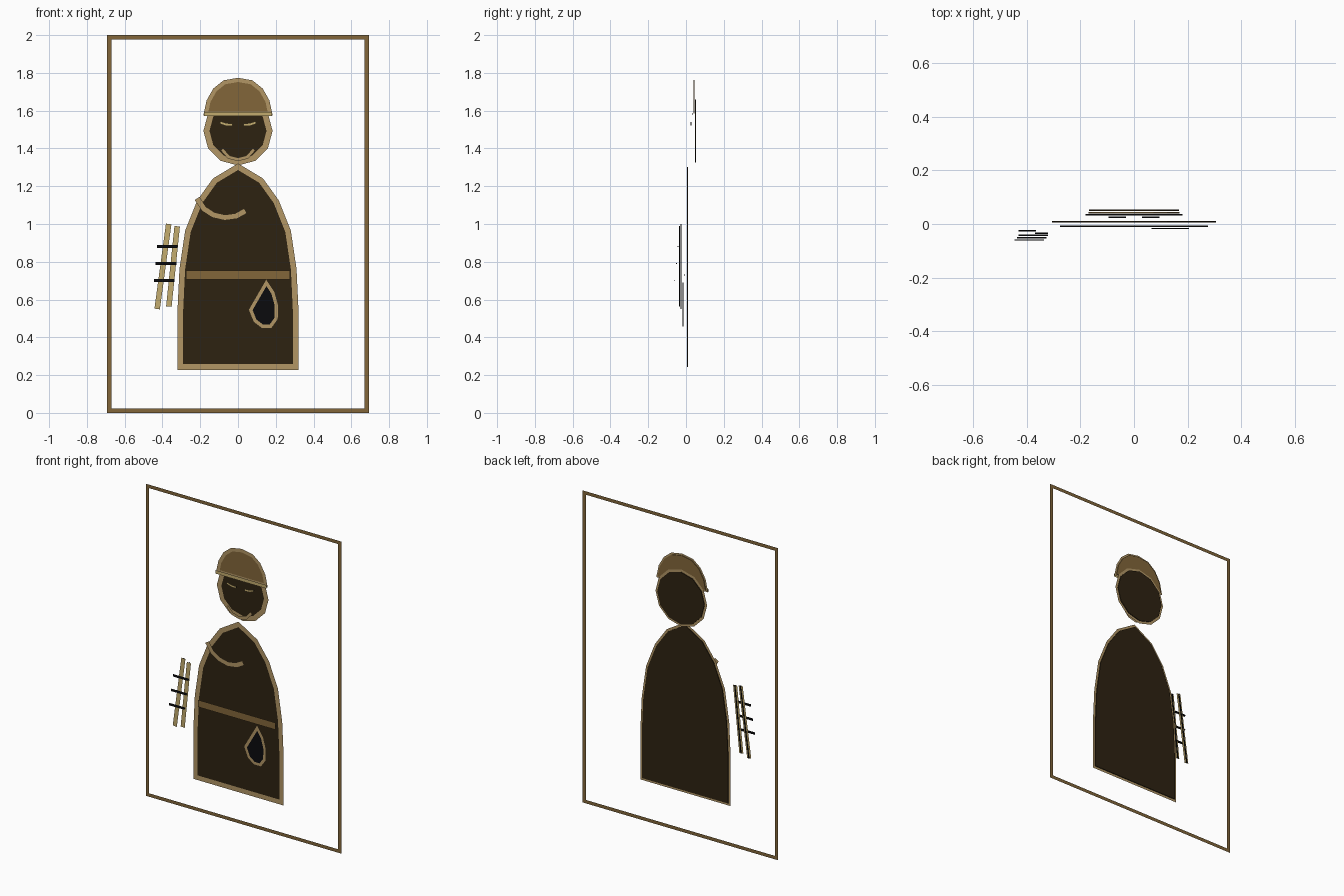
import bpy
import bmesh
from math import cos, sin, tau
from mathutils import Vector

cube = bpy.data.objects.get("Cube")
if cube:
    bpy.data.objects.remove(cube, do_unlink=True)

STEP = 0.0085    # spacing between paper-like layers
DEPTH = 0.005    # thickness of the filled sheets


def material(name, hex_code):
    rgb = [int(hex_code[i:i + 2], 16) / 255 for i in (0, 2, 4)]
    colour = [c / 12.92 if c < 0.04 else ((c + 0.055) / 1.055) ** 2.4 for c in rgb] + [1]
    mat = bpy.data.materials.new(name)
    mat.use_nodes = True
    mat.diffuse_color = colour
    mat.node_tree.nodes["Principled BSDF"].inputs["Base Color"].default_value = colour
    return mat


BROWN = material("bronze brown", "82663A")
TAN = material("tan", "B29665")
GOLD = material("pale gold", "C4AC6E")
DARK = material("dark umber", "2D2211")
BLACK = material("black", "0B0B0D")


def layer_y(layer):
    return (7 - layer) * STEP


def finish(name, bm, mat):
    mesh = bpy.data.meshes.new(name)
    bm.to_mesh(mesh)
    bm.free()
    mesh.materials.append(mat)
    bpy.context.collection.objects.link(bpy.data.objects.new(name, mesh))


def offsets(points, width, closed):
    """Mitred left and right edges of a path."""
    pts = [Vector(p) for p in points]
    n = len(pts)
    left, right = [], []
    for i, p in enumerate(pts):
        before = pts[i - 1] if closed or i else None
        after = pts[(i + 1) % n] if closed or i < n - 1 else None
        d1 = (p - before).normalized() if before else (after - p).normalized()
        d2 = (after - p).normalized() if after else d1
        n1, n2 = Vector((-d1.y, d1.x)), Vector((-d2.y, d2.x))
        miter = (n1 + n2).normalized()
        miter *= width / 2 / max(miter.dot(n1), 0.4)
        left.append(p + miter)
        right.append(p - miter)
    return left, right


def ribbon(bm, points, width, y, closed=False):
    """Flat stroke facing the front."""
    rows = [[bm.verts.new((p.x, y, p.y)) for p in side]
            for side in offsets(points, width, closed)]
    n = len(points)
    for i in range(n if closed else n - 1):
        j = (i + 1) % n
        bm.faces.new((rows[1][i], rows[1][j], rows[0][j], rows[0][i]))


def sheet(bm, points, y):
    """Thin solid filling an outline."""
    face = bm.faces.new([bm.verts.new((x, y - DEPTH / 2, z)) for x, z in points])
    grown = bmesh.ops.extrude_face_region(bm, geom=[face])["geom"]
    moved = [v for v in grown if isinstance(v, bmesh.types.BMVert)]
    bmesh.ops.translate(bm, verts=moved, vec=(0, DEPTH, 0))
    bmesh.ops.recalc_face_normals(bm, faces=bm.faces)


def stroke(name, paths, width, layer, mat, closed=False):
    bm = bmesh.new()
    for path in paths:
        ribbon(bm, path, width, layer_y(layer) - DEPTH / 2 - 0.001, closed)
    finish(name, bm, mat)


def panel(name, points, width, layer, fill, edge):
    bm = bmesh.new()
    sheet(bm, points, layer_y(layer))
    finish(name, bm, fill)
    stroke(name + "_outline", [points], width, layer, edge, True)


def bar(name, paths, width, layer, mat):
    """Flat stroke with a narrow black spine behind it."""
    stroke(name, paths, width, layer, mat)
    bm = bmesh.new()
    for path in paths:
        left, right = offsets(path, 0.005, False)
        sheet(bm, right + left[::-1], layer_y(layer))
    finish(name + "_spine", bm, BLACK)


def mirrored(half):
    """Close a right-hand half profile, whose last point is on the axis."""
    return half + [(-x, z) for x, z in half[-2::-1]]


# Picture frame
stroke("frame", [[(-0.682, 0.011), (0.682, 0.011), (0.682, 1.989), (-0.682, 1.989)]],
       0.022, 0, BROWN, True)

# Head and helmet
panel("head", [(0.167 * cos(tau * i / 12), 1.493 + 0.167 * sin(tau * i / 12))
               for i in range(12)], 0.031, 1, DARK, TAN)
panel("helmet", mirrored([(0.17, 1.585), (0.156, 1.65), (0.122, 1.71), (0.072, 1.75), (0, 1.763)]),
      0.022, 2, BROWN, TAN)
bar("helmet_band", [[(-0.18, 1.582), (0.18, 1.582)]], 0.022, 3, GOLD)

# Face
eye = [(0.03, 1.525), (0.065, 1.527), (0.095, 1.537)]
bar("eyes", [eye, [(-x, z) for x, z in eye[::-1]]], 0.014, 4, GOLD)
stroke("mouth", [[(-0.085, 1.395), (-0.05, 1.355), (0, 1.342), (0.05, 1.355), (0.085, 1.395)]],
       0.018, 5, TAN)

# Cloaked body, arm and belt
panel("body", mirrored([(0.305, 0.243), (0.305, 0.548), (0.295, 0.76), (0.265, 0.962),
                        (0.203, 1.117), (0.122, 1.23), (0, 1.303)]), 0.03, 6, DARK, TAN)
stroke("arm", [[(-0.217, 1.135), (-0.18, 1.08), (-0.13, 1.048), (-0.07, 1.034),
                (-0.01, 1.042), (0.04, 1.07)]], 0.03, 7, TAN)
bar("belt", [[(-0.275, 0.73), (0.275, 0.73)]], 0.045, 8, BROWN)

# Drop-shaped pouch
panel("pouch", [(0.15, 0.69), (0.066, 0.545), (0.09, 0.487), (0.13, 0.457), (0.172, 0.457),
                (0.203, 0.5), (0.204, 0.57), (0.186, 0.635)], 0.02, 9, BLACK, TAN)

# Bundle of rods with three ties
bar("outer_rod", [[(-0.428, 0.55), (-0.367, 1.0)]], 0.029, 10, GOLD)
bar("inner_rod", [[(-0.366, 0.563), (-0.322, 0.988)]], 0.029, 11, GOLD)
for i, (x, z) in enumerate([(-0.43, 0.882), (-0.436, 0.79), (-0.445, 0.7)]):
    bar(f"tie_{i + 1}", [[(x, z), (x + 0.11, z)]], 0.016, 12 + i, BLACK)
